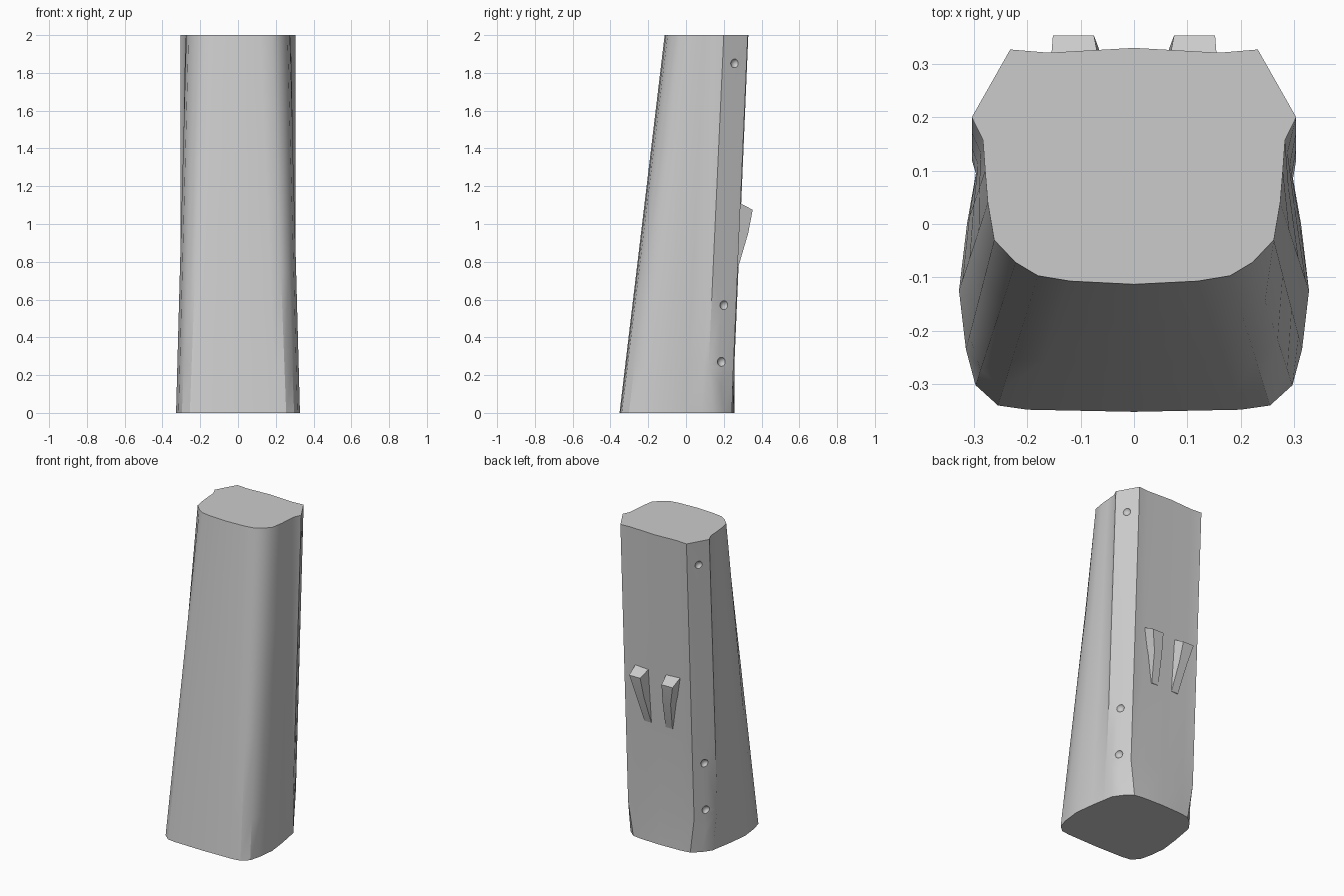
import bpy, bmesh, math
from mathutils import Vector

cube = bpy.data.objects.get("Cube")
if cube:
    bpy.data.objects.remove(cube, do_unlink=True)

grey = bpy.data.materials.new("plain_grey")
grey.use_nodes = True
grey.diffuse_color = (0.6, 0.6, 0.6, 1)
grey.node_tree.nodes["Principled BSDF"].inputs["Base Color"].default_value = (0.6, 0.6, 0.6, 1)


def loft(name, rings):
    """Skin a stack of closed rings and cap both ends."""
    bm = bmesh.new()
    loops = [[bm.verts.new(p) for p in ring] for ring in rings]
    n = len(loops[0])
    for a, b in zip(loops, loops[1:]):
        for i in range(n):
            j = (i + 1) % n
            bm.faces.new((a[i], a[j], b[j], b[i]))
    bm.faces.new(loops[0][::-1])
    bm.faces.new(loops[-1])
    bmesh.ops.recalc_face_normals(bm, faces=bm.faces)
    mesh = bpy.data.meshes.new(name)
    bm.to_mesh(mesh)
    bm.free()
    mesh.materials.append(grey)
    obj = bpy.data.objects.new(name, mesh)
    bpy.context.collection.objects.link(obj)
    return obj


def smooth(obj, degrees):
    bpy.ops.object.select_all(action='DESELECT')
    obj.select_set(True)
    bpy.context.view_layer.objects.active = obj
    bpy.ops.object.shade_smooth_by_angle(angle=math.radians(degrees))


def between(low, high, t):
    return [Vector(a).lerp(Vector(b), t) for a, b in zip(low, high)]


def full_ring(half):
    """Mirror a half outline that runs from front centre to back centre."""
    return half + [Vector((-p.x, p.y, p.z)) for p in half[-2:0:-1]]


# Half outlines: front and side, then the corner strip, then the back
front_top = [(0, -.113, 2), (.12, -.107, 2), (.18, -.097, 2), (.222, -.072, 2),
             (.262, -.03, 2), (.274, .04, 2), (.279, .1, 2), (.283, .157, 2)]
front_foot = [(0, -.352, 0), (.2, -.348, 0), (.255, -.34, 0), (.297, -.302, 0),
              (.315, -.235, 0), (.328, -.125, 0), (.313, 0, 0), (.298, .085, 0)]
back_top = [(.304, .2, 2), (.268, .2635, 2), (.232, .327, 2), (.16, .321, 2), (0, .33, 2)]
back_low = [(.304, .12, .25), (.268, .185, .14), (.232, .25, .22), (.16, .247, .25), (0, .256, .25)]
back_foot = [(.288, .145, 0), (.25, .2, 0), (.2, .243, 0), (.14, .252, 0), (0, .257, 0)]

# Body, tapering and leaning back
front_low = between(front_foot, front_top, .125)
low, top = front_low + back_low, front_top + back_top
halves = [between(front_foot + back_foot, front_foot + back_foot, 0)]
halves += [between(low, top, t) for t in (0, .28, .64, 1)]
body = loft("body", [full_ring(h) for h in halves])

# Round dimples sunk in the corner strips
for z in (.27, .57, 1.85):
    y = .185 + (z - .25) * .0445
    for side in (-1, 1):
        bpy.ops.mesh.primitive_uv_sphere_add(segments=16, ring_count=10, radius=.027,
                                             location=(side * .28, y + .007, z))
        cutter = bpy.context.object
        cutter.name = "dimple_cutter"
        cutter.hide_render = True
        cutter.data.materials.append(grey)
        cut = body.modifiers.new("dimple", 'BOOLEAN')
        cut.operation = 'DIFFERENCE'
        cut.solver = 'EXACT'
        cut.object = cutter
        bpy.context.view_layer.objects.active = body
        bpy.ops.object.modifier_apply(modifier=cut.name)
        bpy.data.objects.remove(cutter, do_unlink=True)
smooth(body, 30)

# Wedge catches on the back: inner and outer x at the root, then at the face
catch_rows = [  # root x pair, face x pair, root (y, z), face (y, z)
    ((.045, .1), (.05, .098), (.25, .76), (.276, .77)),
    ((.05, .13), (.066, .122), (.25, .95), (.329, .95)),
    ((.055, .16), (.075, .152), (.25, 1.13), (.353, 1.075)),
]
for side, label in ((1, "left"), (-1, "right")):
    rings = [[(side * root[0], *ry), (side * root[1], *ry),
              (side * face[1], *fy), (side * face[0], *fy)]
             for root, face, ry, fy in catch_rows]
    smooth(loft(label + "_catch", rings), 30)
